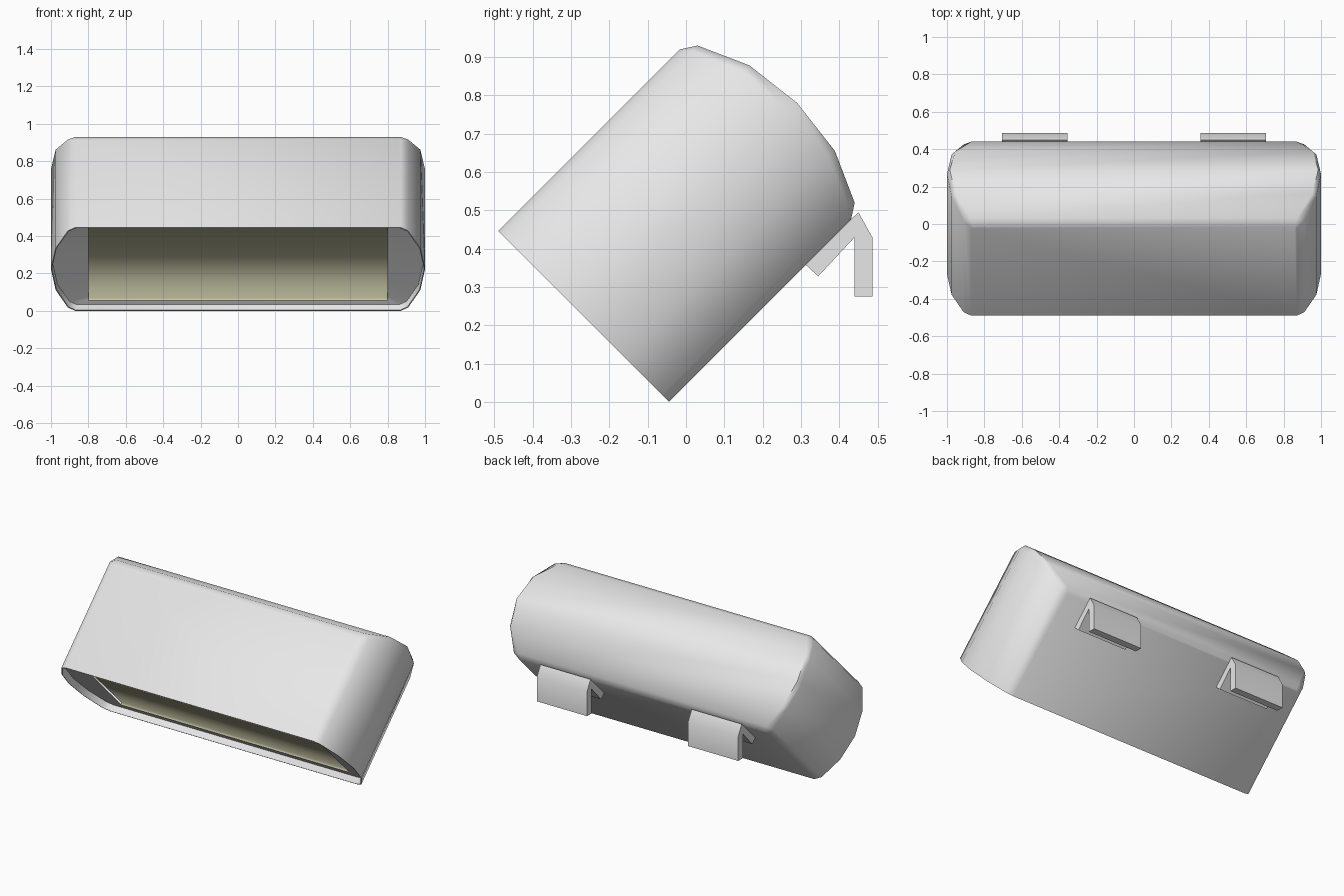
import bpy, bmesh, math

if "Cube" in bpy.data.objects:
    bpy.data.objects.remove(bpy.data.objects["Cube"])

C = math.sqrt(0.5)


def tilt(x, u, w):
    """Lamp space (x, u across the opening, w depth) to world, tilted 45 degrees."""
    return (x, -0.267 + C * (u + w), 0.223 + C * (w - u))


def material(name, color):
    m = bpy.data.materials.new(name)
    m.diffuse_color = (*color, 1)
    m.use_nodes = True
    m.node_tree.nodes["Principled BSDF"].inputs["Base Color"].default_value = m.diffuse_color
    return m


shell_mat = material("light grey", (0.8, 0.8, 0.8))
glow_mat = material("pale khaki", (0.56, 0.55, 0.37))


def finish(bm, name, mat, smooth, recalc=True):
    if recalc:
        bmesh.ops.recalc_face_normals(bm, faces=bm.faces)
    me = bpy.data.meshes.new(name)
    bm.to_mesh(me)
    bm.free()
    ob = bpy.data.objects.new(name, me)
    bpy.context.collection.objects.link(ob)
    me.materials.append(mat)
    bpy.ops.object.select_all(action='DESELECT')
    ob.select_set(True)
    bpy.context.view_layer.objects.active = ob
    bpy.ops.object.shade_smooth_by_angle(angle=math.radians(smooth))
    return ob


# Housing levels: (u, half length, side depth, back half length, back depth)
half = [(0.315, 0.87, 0.66, 0.86, 0.671), (0.29, 0.91, 0.69, 0.87, 0.71),
        (0.158, 0.975, 0.745, 0.955, 0.769)]
levels = ([(-h[0], *h[1:]) for h in half] + [(0, 1.0, 0.755, 0.985, 0.788)] + half[::-1])

bm = bmesh.new()
rows = []
for u, x, ws, xb, wb in levels:
    pts = [(x, u, 0), (x, u, ws), (xb, u, wb)]
    pts = [(-a, b, c) for a, b, c in pts] + pts[::-1]
    rows.append([bm.verts.new(tilt(*p)) for p in pts])
for a, b in zip(rows, rows[1:]):
    for i in range(5):
        bm.faces.new((a[i], a[i + 1], b[i + 1], b[i]))
bm.faces.new(rows[0])
bm.faces.new(rows[-1])

# Rim, short inner wall and recessed ring around the glowing panel
loop = [r[0] for r in rows] + [r[-1] for r in reversed(rows)]


def ring(fx, fu, w, fixed=None):
    pts = [(-(fixed or lv[1] * fx), lv[0] * fu, w) for lv in levels]
    pts += [(-x, u, w) for x, u, w in reversed(pts)]
    return [bm.verts.new(tilt(*p)) for p in pts]


for new in (ring(0.995, 0.985, 0), ring(0.99, 0.98, 0.04), ring(1, 0.89, 0.05, 0.8)):
    for i in range(len(loop)):
        j = (i + 1) % len(loop)
        bm.faces.new((loop[i], loop[j], new[j], new[i]))
    loop = new
finish(bm, "lamp_housing", shell_mat, 40)

# Glowing panel: a flat plate with short turned-up long edges, shaded smooth
bm = bmesh.new()
edge = [(-0.281, 0.045), (-0.279, 0.06), (0.279, 0.06), (0.281, 0.045)]
left, right = [[bm.verts.new(tilt(x, u, w)) for u, w in edge] for x in (-0.8, 0.8)]
for i in range(3):
    bm.faces.new((left[i], left[i + 1], right[i + 1], right[i]))
bm.normal_update()
bm.faces.ensure_lookup_table()
if bm.faces[1].normal.z > 0:  # the panel faces out of the opening
    bmesh.ops.reverse_faces(bm, faces=bm.faces)
finish(bm, "glowing_panel", glow_mat, 120, recalc=False)

# Mounting brackets: folded strip with a hanging plate
profile = [(0.308, 0.362), (0.345, 0.328), (0.44, 0.43), (0.44, 0.275),
           (0.486, 0.275), (0.486, 0.43), (0.45, 0.495)]
for side, name in ((-1, "left_bracket"), (1, "right_bracket")):
    bm = bmesh.new()
    a, b = [[bm.verts.new((side * x, y, z)) for y, z in profile] for x in (0.355, 0.707)]
    bm.faces.new(a)
    bm.faces.new(b)
    for i in range(len(profile)):
        j = (i + 1) % len(profile)
        bm.faces.new((a[i], a[j], b[j], b[i]))
    finish(bm, name, shell_mat, 40)
